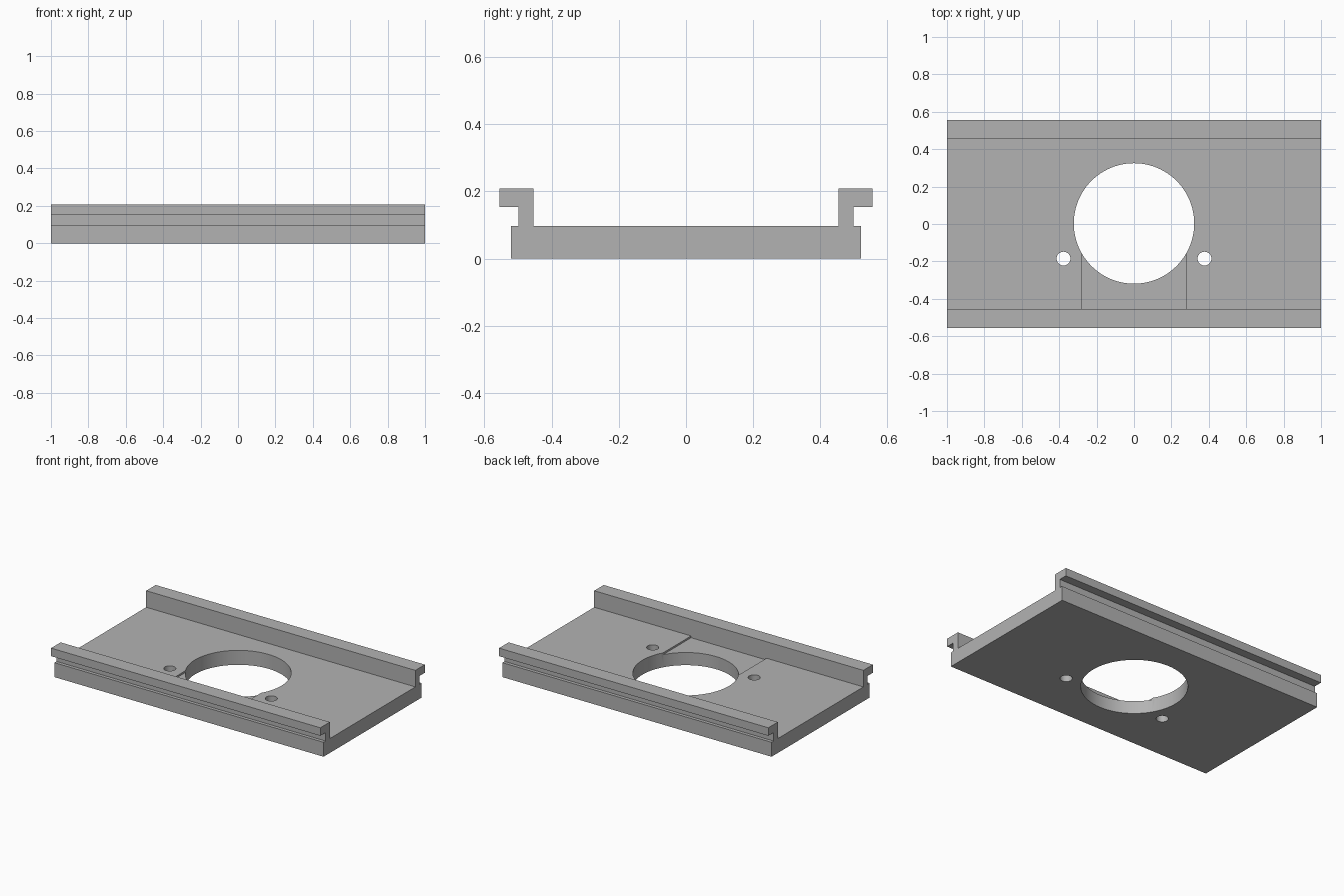
import bpy, bmesh

cube = bpy.data.objects.get("Cube")
if cube:
    bpy.data.objects.remove(cube, do_unlink=True)

grey = bpy.data.materials.new("plain grey")
grey.use_nodes = True
colour = (0.45, 0.45, 0.45, 1)
grey.diffuse_color = colour
grey.node_tree.nodes["Principled BSDF"].inputs["Base Color"].default_value = colour

LENGTH = 2.0
FLOOR = 0.097
RECESS = 0.012


def add_object(name, bm):
    bmesh.ops.recalc_face_normals(bm, faces=bm.faces)
    mesh = bpy.data.meshes.new(name)
    bm.to_mesh(mesh)
    bm.free()
    mesh.materials.append(grey)
    obj = bpy.data.objects.new(name, mesh)
    bpy.context.collection.objects.link(obj)
    return obj


def cut(target, cutter):
    cutter.hide_render = True
    cutter.hide_set(True)
    mod = target.modifiers.new(cutter.name, 'BOOLEAN')
    mod.operation = 'DIFFERENCE'
    mod.solver = 'EXACT'
    mod.object = cutter
    bpy.context.view_layer.objects.active = target
    bpy.ops.object.modifier_apply(modifier=mod.name)
    bpy.data.objects.remove(cutter, do_unlink=True)


def cylinder_cutter(name, x, y, radius, sides):
    bm = bmesh.new()
    bmesh.ops.create_cone(bm, cap_ends=True, segments=sides, radius1=radius,
                          radius2=radius, depth=1)
    bmesh.ops.translate(bm, verts=bm.verts, vec=(x, y, 0))
    return add_object(name, bm)


# Channel body: mirrored cross-section with outward lipped rails, swept along x
half = [(0.52, 0), (0.52, FLOOR), (0.498, FLOOR), (0.498, 0.154),
        (0.555, 0.154), (0.555, 0.208), (0.454, 0.208), (0.454, FLOOR)]
section = half + [(-y, z) for y, z in reversed(half)]
bm = bmesh.new()
face = bm.faces.new([bm.verts.new((-LENGTH / 2, y, z)) for y, z in section])
sweep = bmesh.ops.extrude_face_region(bm, geom=[face], use_keep_orig=True)
moved = [v for v in sweep["geom"] if isinstance(v, bmesh.types.BMVert)]
bmesh.ops.translate(bm, verts=moved, vec=(LENGTH, 0, 0))
plate = add_object("rail_plate", bm)

# Shallow recess between the opening and the front rail
bm = bmesh.new()
bmesh.ops.create_cube(bm, size=1)
bmesh.ops.scale(bm, verts=bm.verts, vec=(0.56, 0.454, 2 * RECESS))
bmesh.ops.translate(bm, verts=bm.verts, vec=(0, -0.227, FLOOR))
cut(plate, add_object("recess_cutter", bm))

# Large round opening and the two screw holes
cut(plate, cylinder_cutter("opening_cutter", 0, 0.003, 0.322, 96))
for side in (-1, 1):
    cut(plate, cylinder_cutter("screw_hole_cutter", side * 0.377, -0.185, 0.037, 32))

# Smooth hole walls, sharp edges elsewhere
bpy.ops.object.select_all(action='DESELECT')
plate.select_set(True)
bpy.context.view_layer.objects.active = plate
bpy.ops.object.shade_smooth_by_angle(angle=0.5)
